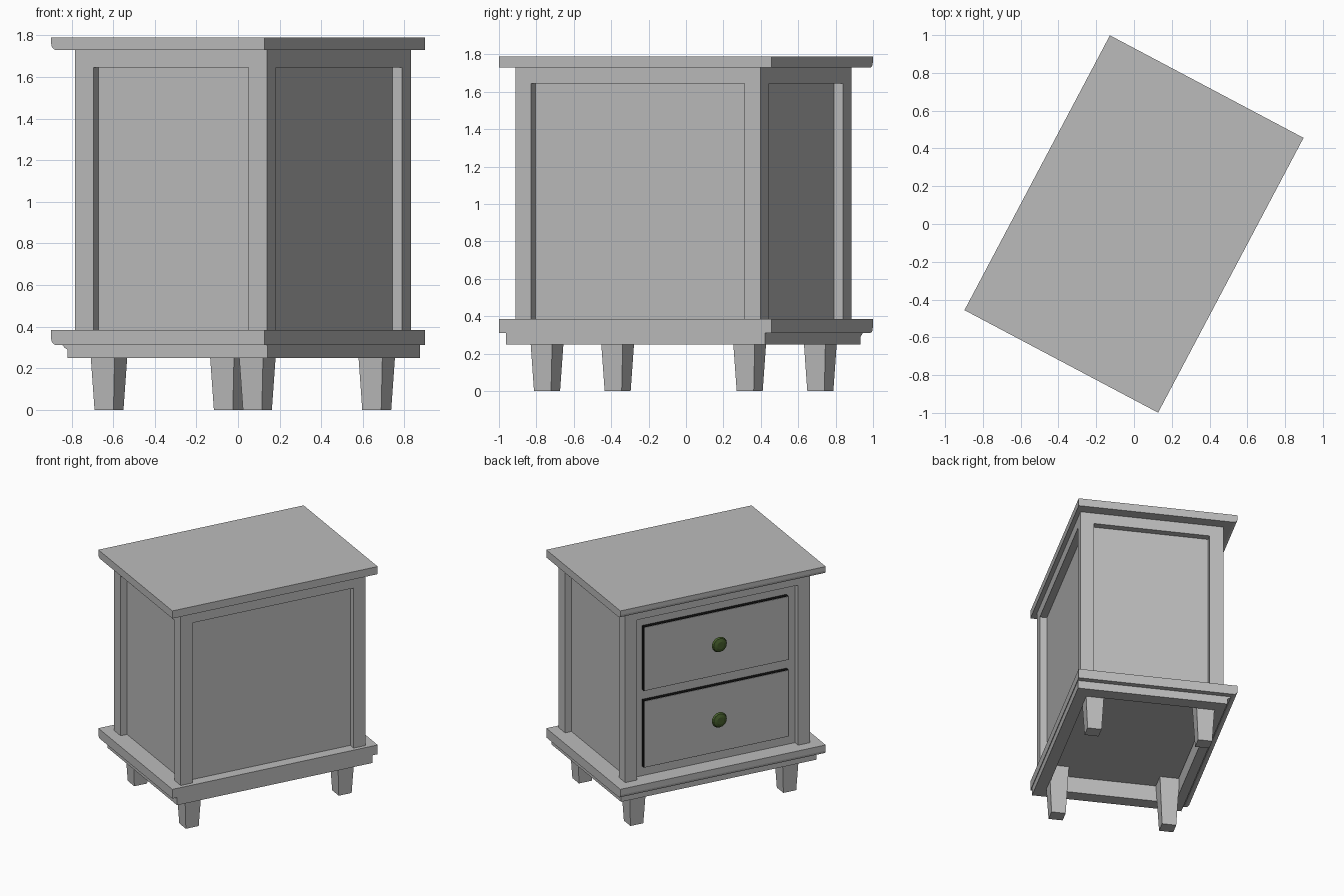
import bpy, bmesh
from math import radians, sin, cos, pi
from mathutils import Matrix

if "Cube" in bpy.data.objects:
    bpy.data.objects.remove(bpy.data.objects["Cube"])

TURN = radians(-117.9)      # the cabinet stands turned about z
HALF_W, HALF_D = 0.823, 0.58        # top and plinth boards
BODY_W, FRONT, BACK = 0.74, -0.494, 0.549
RECESS = 0.052
BASE_Z, TOP_Z, HEIGHT = 0.385, 1.73, 1.79


def material(name, rgb):
    m = bpy.data.materials.new(name)
    m.use_nodes = True
    colour = (*rgb, 1)
    m.diffuse_color = colour
    m.node_tree.nodes["Principled BSDF"].inputs["Base Color"].default_value = colour
    return m


GREY = material("grey_paint", (0.5, 0.5, 0.5))
BLACK = material("black_gap", (0.005, 0.005, 0.005))
GREEN = material("olive_green", (0.06, 0.11, 0.025))


def finish(name, bm, mat):
    bmesh.ops.recalc_face_normals(bm, faces=bm.faces[:])
    mesh = bpy.data.meshes.new(name)
    bm.to_mesh(mesh)
    bm.free()
    mesh.materials.append(mat)
    obj = bpy.data.objects.new(name, mesh)
    obj.rotation_euler.z = TURN
    bpy.context.collection.objects.link(obj)
    return obj


def box(name, x, y, z, mat=GREY):
    """Box from (low, high) pairs."""
    bm = bmesh.new()
    bmesh.ops.create_cube(bm, size=1)
    for v in bm.verts:
        v.co = [r[0] if c < 0 else r[1] for c, r in zip(v.co, (x, y, z))]
    return finish(name, bm, mat)


def extrude_x(name, profile, half):
    """Sweep a (y, z) profile across the width."""
    bm = bmesh.new()
    face = bm.faces.new([bm.verts.new((-half, y, z)) for y, z in profile])
    res = bmesh.ops.extrude_face_region(bm, geom=[face])
    verts = [g for g in res["geom"] if isinstance(g, bmesh.types.BMVert)]
    bmesh.ops.translate(bm, verts=verts, vec=(2 * half, 0, 0))
    return finish(name, bm, GREY)


def frame(name, half, y, inner_half, inner_y, z):
    """Rectangular ring, open in the middle."""
    bm = bmesh.new()

    def loop(h, ys, level):
        return [bm.verts.new(p) for p in ((-h, ys[0], level), (h, ys[0], level),
                                          (h, ys[1], level), (-h, ys[1], level))]
    loops = [loop(half, y, z[0]), loop(half, y, z[1]),
             loop(inner_half, inner_y, z[1]), loop(inner_half, inner_y, z[0])]
    for i in range(4):
        a, b = loops[i], loops[(i + 1) % 4]
        for j in range(4):
            k = (j + 1) % 4
            bm.faces.new((a[j], a[k], b[k], b[j]))
    return finish(name, bm, GREY)


def nosing(z0, z1, back):
    """Board profile with a rounded lower front edge."""
    r = 0.028
    arc = [(-HALF_D + r - r * sin(t), z0 + r - r * cos(t))
           for t in (i * pi / 10 for i in range(6))]
    return [(back, z0)] + arc + [(-HALF_D, z1), (back, z1)]


# Top board
extrude_x("top_board", nosing(TOP_Z, HEIGHT, HALF_D), HALF_W)

# Plinth: hollow underneath
SHELF_Z, APRON_Z, LIP = 0.312, 0.25, -0.545
HOLE = (0.68, (-0.445, 0.49))
frame("plinth_board", HALF_W, (LIP, HALF_D), *HOLE, (SHELF_Z, BASE_Z))
extrude_x("plinth_nosing", nosing(SHELF_Z, BASE_Z, LIP), HALF_W)
frame("apron", 0.783, (-0.513, 0.576), *HOLE, (APRON_Z, SHELF_Z))
extrude_x("apron_cove", [(-0.513, SHELF_Z), (-0.54, SHELF_Z),
                         (-0.53, 0.3), (-0.513, 0.29)], 0.783)

# Body: recessed core, corner posts and top rail
box("body_core", (-BODY_W + RECESS, BODY_W - RECESS),
    (FRONT + RECESS, BACK - RECESS), (BASE_Z - 0.01, TOP_Z))
box("top_rail", (-BODY_W, BODY_W), (FRONT, BACK), (1.645, TOP_Z))
for side, s in (("left", 1), ("right", -1)):
    xs = sorted((s * BODY_W, s * 0.646))
    box(f"front_{side}_post", xs, (FRONT, FRONT + 0.1), (BASE_Z, 1.645))
    box(f"back_{side}_post", xs, (BACK - 0.1, BACK), (BASE_Z, 1.645))

# Tapered legs
for side, x in (("left", 0.613), ("right", -0.613)):
    for end, y in (("front", -0.377), ("back", 0.43)):
        bm = bmesh.new()
        bmesh.ops.create_cube(bm, size=1)
        for v in bm.verts:
            top = v.co.z > 0
            w = 0.143 if top else 0.103
            v.co = (x + v.co.x * w, y + v.co.y * w, BASE_Z - 0.005 if top else 0)
        finish(f"{end}_{side}_leg", bm, GREY)

# Drawers with dark edges and round knobs
FACE = FRONT + RECESS - 0.03
KNOB = [(0.024, 0), (0.022, 0.025), (0.05, 0.035), (0.06, 0.048),
        (0.052, 0.062), (0.028, 0.07)]
for level, z0, z1 in (("upper", 1.063, 1.566), ("lower", 0.459, 0.985)):
    box(f"{level}_drawer_edge", (-0.579, 0.579), (FACE, FRONT + RECESS + 0.01),
        (z0, z1), BLACK)
    box(f"{level}_drawer_front", (-0.576, 0.576), (FACE - 0.004, FACE + 0.002),
        (z0 + 0.003, z1 - 0.003))
    bm = bmesh.new()
    n = 16
    rings = [[bm.verts.new((r * cos(2 * pi * i / n), -d, r * sin(2 * pi * i / n)))
              for i in range(n)] for r, d in KNOB]
    for a, b in zip(rings, rings[1:]):
        for i in range(n):
            j = (i + 1) % n
            bm.faces.new((a[i], a[j], b[j], b[i]))
    bm.faces.new(rings[0])
    bm.faces.new(rings[-1])
    bm.transform(Matrix.Translation((0, FACE - 0.002, (z0 + z1) / 2 + 0.012)))
    finish(f"{level}_drawer_knob", bm, GREEN)
